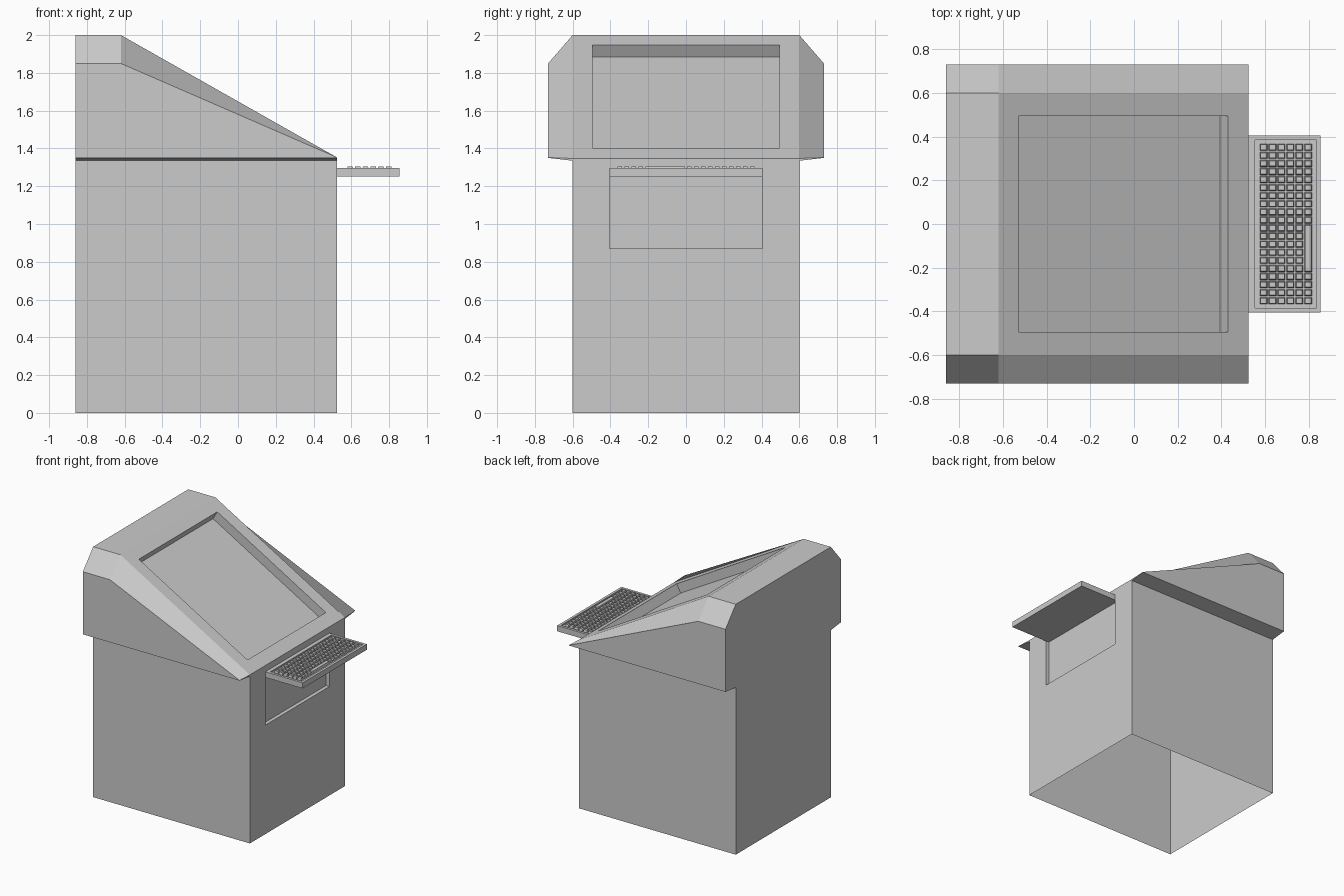
import bpy, bmesh
from mathutils import Vector

if "Cube" in bpy.data.objects:
    bpy.data.objects.remove(bpy.data.objects["Cube"])


def finish(bm, name):
    bmesh.ops.remove_doubles(bm, verts=bm.verts, dist=1e-4)
    bmesh.ops.recalc_face_normals(bm, faces=bm.faces)
    me = bpy.data.meshes.new(name)
    bm.to_mesh(me)
    bm.free()
    ob = bpy.data.objects.new(name, me)
    bpy.context.collection.objects.link(ob)
    return ob


def recess(bm, face, inner, offset):
    """Cut a straight-walled pocket into a four-sided face."""
    outer = list(face.verts)
    pts = [min(inner, key=lambda p: (Vector(p) - v.co).length) for v in outer]
    rim = [bm.verts.new(p) for p in pts]
    floor = [bm.verts.new(Vector(p) + Vector(offset)) for p in pts]
    bm.faces.remove(face)
    for i in range(4):
        j = (i + 1) % 4
        bm.faces.new((outer[i], outer[j], rim[j], rim[i]))
        bm.faces.new((rim[i], rim[j], floor[j], floor[i]))
    bm.faces.new(floor)


def add_box(bm, x0, x1, y0, y1, z0, z1, taper=0.0):
    lo = [bm.verts.new(p) for p in
          ((x0, y0, z0), (x1, y0, z0), (x1, y1, z0), (x0, y1, z0))]
    t = taper
    hi = [bm.verts.new(p) for p in
          ((x0 + t, y0 + t, z1), (x1 - t, y0 + t, z1),
           (x1 - t, y1 - t, z1), (x0 + t, y1 - t, z1))]
    for i in range(4):
        j = (i + 1) % 4
        bm.faces.new((lo[i], lo[j], hi[j], hi[i]))
    bm.faces.new(lo[::-1])
    return bm.faces.new(hi)


# Cabinet shell with flared hood, open at the bottom
full = [(0.6, 0), (0.6, 1.335), (0.73, 1.35), (0.73, 1.85), (0.6, 2.0)]
low = [(0.6, 0), (0.6, 1.335), (0.73, 1.35), (0.73, 1.352), (0.6, 1.347)]
bm = bmesh.new()
rings = []
for x, half in ((-0.86, full), (-0.62, full), (0.525, low)):
    loop = half + [(-y, z) for y, z in reversed(half)]
    rings.append([bm.verts.new((x, y, z)) for y, z in loop])
slope = None
for a, b in zip(rings, rings[1:]):
    for i in range(9):
        f = bm.faces.new((a[i], a[i + 1], b[i + 1], b[i]))
        if i == 4:
            slope = f
bm.faces.new(rings[0])
r = rings[2]
front = bm.faces.new((r[0], r[1], r[8], r[9]))
bm.faces.new(r[1:9])

# Sunken screen in the sloping panel
def slope_z(x):
    return 2.0 + (x + 0.62) * (1.347 - 2.0) / (0.525 + 0.62)

recess(bm, slope,
       [(x, y, slope_z(x)) for x in (-0.53, 0.43) for y in (-0.495, 0.495)],
       (-0.037, 0, -0.065))

# Shallow pocket under the tray
recess(bm, front,
       [(0.525, y, z) for y in (-0.405, 0.405) for z in (0.87, 1.255)],
       (-0.03, 0, 0))
finish(bm, "cabinet")

# Keyboard tray with a sunken well
bm = bmesh.new()
top = add_box(bm, 0.52, 0.855, -0.405, 0.405, 1.252, 1.297)
recess(bm, top,
       [(x, y, 1.297) for x in (0.555, 0.835) for y in (-0.385, 0.385)],
       (0, 0, -0.01))
finish(bm, "keyboard_tray")

# Keys, with a long space bar in the row nearest the user
bm = bmesh.new()
rows, cols = 6, 20
px, py = 0.245 / rows, 0.74 / cols
for row in range(rows):
    x = 0.573 + row * px
    col = 0
    while col < cols:
        span = 6 if row == rows - 1 and col == 4 else 1
        y = -0.37 + col * py
        add_box(bm, x + 0.003, x + px - 0.003, y + 0.003,
                y + span * py - 0.003, 1.287, 1.305, 0.004)
        col += span
finish(bm, "keys")
